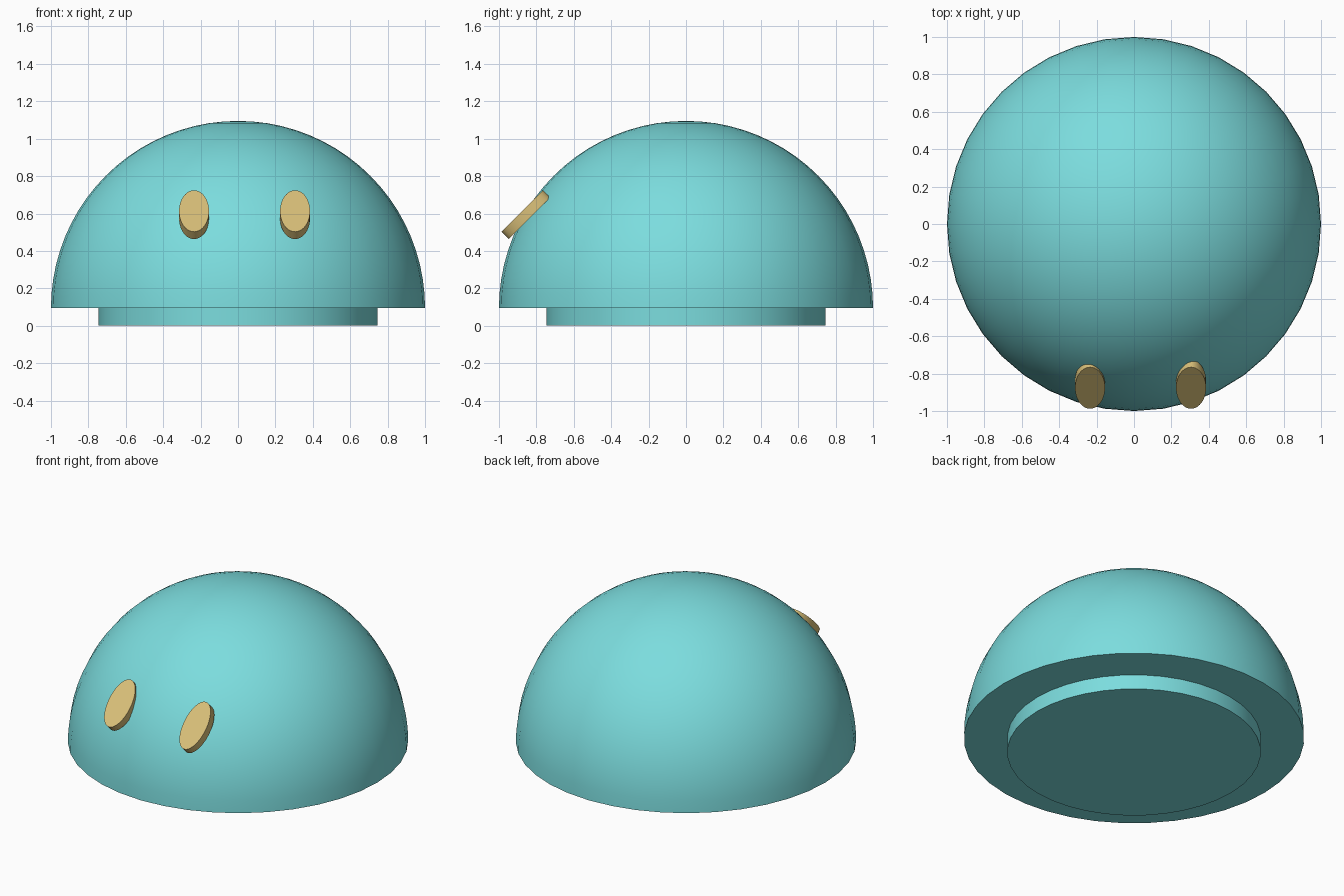
import bpy, bmesh, math
from mathutils import Matrix

cube = bpy.data.objects.get("Cube")
if cube:
    bpy.data.objects.remove(cube, do_unlink=True)


def material(name, rgb):
    mat = bpy.data.materials.new(name)
    mat.use_nodes = True
    mat.diffuse_color = (*rgb, 1)
    mat.node_tree.nodes["Principled BSDF"].inputs["Base Color"].default_value = (*rgb, 1)
    return mat


teal = material("teal", (0.20, 0.72, 0.73))
sand = material("sand", (0.69, 0.52, 0.19))


def finish(bm, name, mat):
    bmesh.ops.recalc_face_normals(bm, faces=bm.faces)
    mesh = bpy.data.meshes.new(name)
    bm.to_mesh(mesh)
    bm.free()
    mesh.materials.append(mat)
    obj = bpy.data.objects.new(name, mesh)
    bpy.context.collection.objects.link(obj)
    bpy.ops.object.select_all(action="DESELECT")
    obj.select_set(True)
    bpy.context.view_layer.objects.active = obj
    bpy.ops.object.shade_smooth_by_angle(angle=math.radians(40))
    return obj


def disc(name, mat, radius, depth, segments):
    bm = bmesh.new()
    bmesh.ops.create_cone(bm, cap_ends=True, segments=segments,
                          radius1=radius, radius2=radius, depth=depth)
    return finish(bm, name, mat)


RIM = 0.095

# Dome: a sphere cut flat at its equator
bm = bmesh.new()
bmesh.ops.create_uvsphere(bm, u_segments=40, v_segments=40, radius=1)
cut = bmesh.ops.bisect_plane(bm, geom=bm.verts[:] + bm.edges[:] + bm.faces[:], dist=1e-4,
                             plane_co=(0, 0, 0), plane_no=(0, 0, 1), clear_inner=True)
bmesh.ops.holes_fill(bm, edges=[e for e in bm.edges if e.is_boundary])
dome = finish(bm, "dome", teal)
dome.location.z = RIM

# Round foot under the dome
foot = disc("foot", teal, 0.745, RIM, 40)
foot.location.z = RIM / 2

# Tilted oval eyes
for name, x in (("right_eye", -0.235), ("left_eye", 0.305)):
    eye = disc(name, sand, 1, 0.055, 40)
    eye.data.transform(Matrix.Diagonal((0.08, 0.157, 1, 1)))
    eye.rotation_euler.x = math.radians(45)
    eye.location = (x, -0.857, 0.594)
